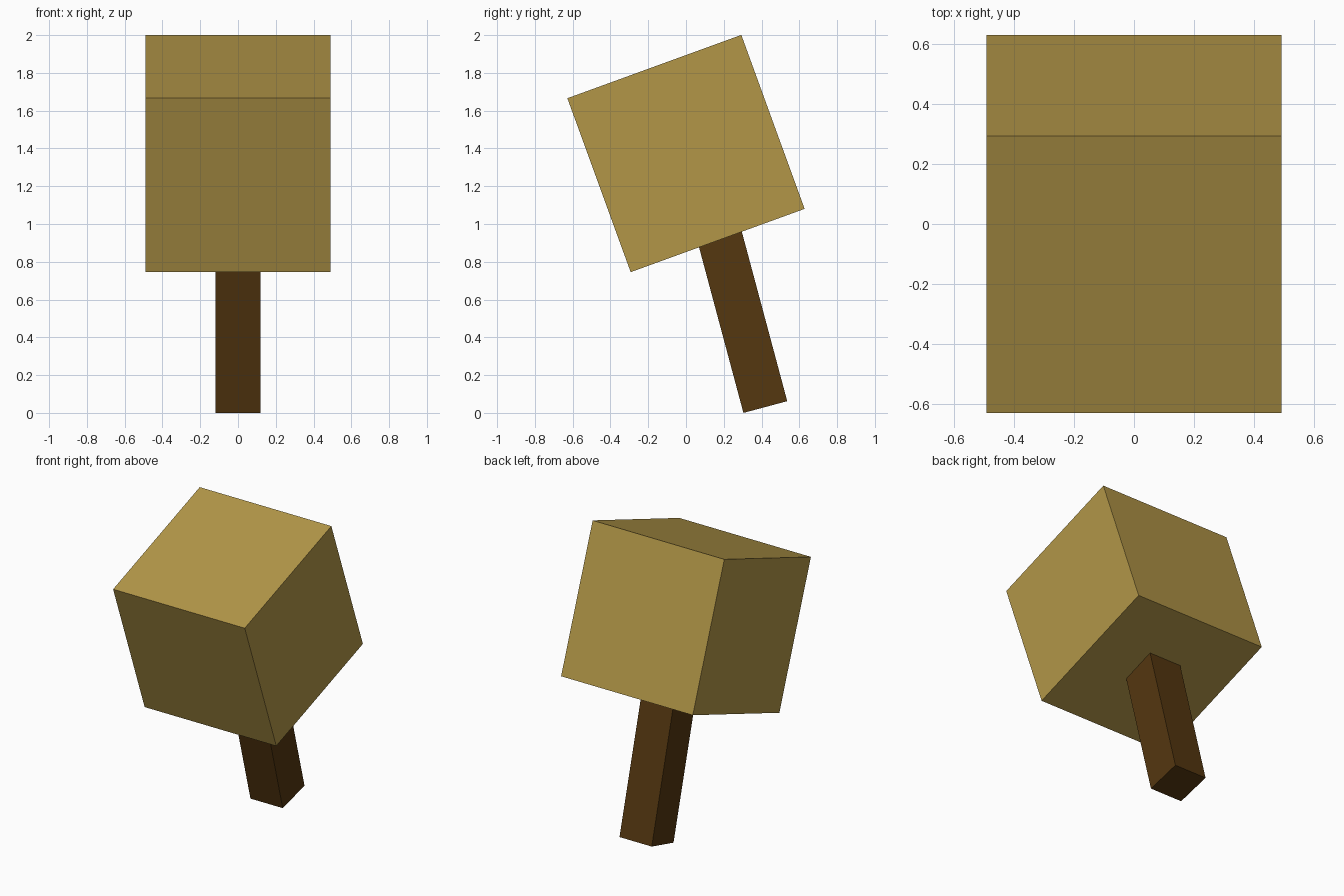
import bpy, math
from mathutils import Matrix, Vector

if "Cube" in bpy.data.objects:
    bpy.data.objects.remove(bpy.data.objects["Cube"])


def material(name, rgb):
    m = bpy.data.materials.new(name)
    m.diffuse_color = (*rgb, 1)
    m.use_nodes = True
    m.node_tree.nodes["Principled BSDF"].inputs["Base Color"].default_value = m.diffuse_color
    return m


def block(name, size, centre, tilt, mat):
    """Box of the given size, tilted about the x axis."""
    bpy.ops.mesh.primitive_cube_add(size=1)
    ob = bpy.context.object
    ob.name = name
    ob.data.transform(Matrix.Diagonal((*size, 1)))
    ob.location = centre
    ob.rotation_euler.x = math.radians(tilt)
    ob.data.materials.append(mat)
    return ob


tan = material("straw_tan", (0.445, 0.305, 0.064))
brown = material("dark_brown", (0.089, 0.038, 0.005))

# Large cube head
block("head", (0.98, 0.98, 0.98), (0, 0, 1.373), 20, tan)

# Square handle, running a little way into the head
length, tilt = 1.02, 15
axis = Vector((0, -math.sin(math.radians(tilt)), math.cos(math.radians(tilt))))
foot = Vector((0, 0.42, 0.031))
block("handle", (0.24, 0.24, length), foot + axis * length / 2, tilt, brown)
